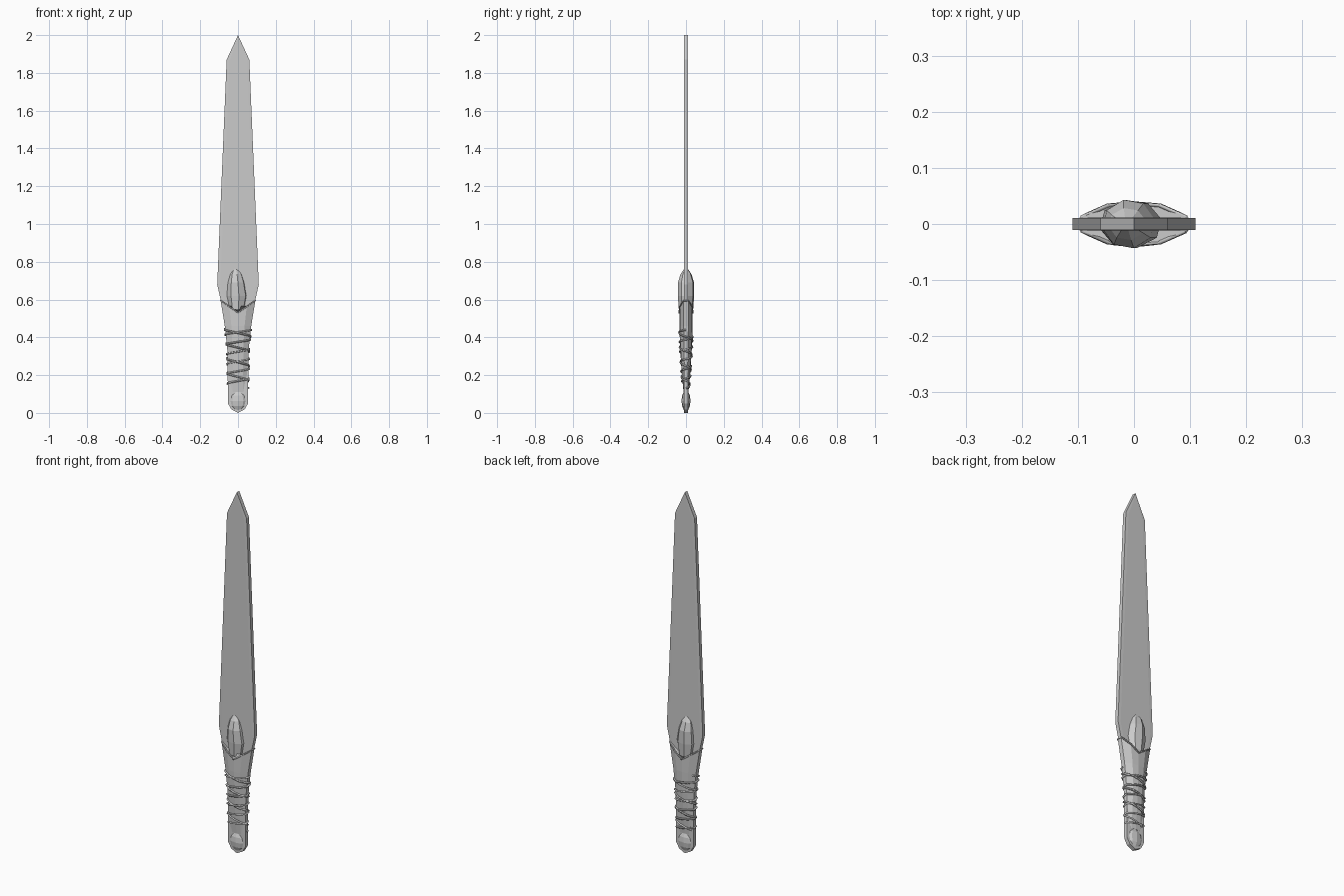
import bpy, bmesh, math

if "Cube" in bpy.data.objects:
    bpy.data.objects.remove(bpy.data.objects["Cube"])

def make_object(name, bm):
    bmesh.ops.recalc_face_normals(bm, faces=bm.faces[:])
    me = bpy.data.meshes.new(name)
    bm.to_mesh(me)
    bm.free()
    ob = bpy.data.objects.new(name, me)
    bpy.context.collection.objects.link(ob)
    return ob

def loft(name, rings):
    bm = bmesh.new()
    loops = [[bm.verts.new(p) for p in r] for r in rings]
    n = len(loops[0])
    for a, b in zip(loops, loops[1:]):
        for i in range(n):
            j = (i + 1) % n
            bm.faces.new((a[i], a[j], b[j], b[i]))
    bm.faces.new(loops[0])
    bm.faces.new(loops[-1])
    return make_object(name, bm)

# Blade and tang: one flat slab with a slightly raised inner panel
half = [(0.035, 0.018), (0.053, 0.05), (0.054, 0.1), (0.055, 0.36),
        (0.088, 0.58), (0.11, 0.68), (0.06, 1.87)]
outline = [(0, 0)] + half + [(0, 2)] + [(-x, z) for x, z in reversed(half)]
bm = bmesh.new()
face = bm.faces.new([bm.verts.new((x, -0.0105, z)) for x, z in outline])
ext = bmesh.ops.extrude_face_region(bm, geom=[face])
back = [g for g in ext["geom"] if isinstance(g, bmesh.types.BMFace)]
for v in back[0].verts:
    v.co.y = 0.0105
bmesh.ops.recalc_face_normals(bm, faces=bm.faces[:])
panels = [f for f in bm.faces if len(f.verts) > 4]
bmesh.ops.inset_individual(bm, faces=panels, thickness=0.016, depth=0.0008)
make_object("blade", bm)

# Grip: half width, half depth by height
SECTIONS = [(0.11, 0.052, 0.013), (0.2, 0.054, 0.022), (0.34, 0.057, 0.031),
            (0.46, 0.07, 0.035), (0.6, 0.093, 0.035)]

def grip_size(z):
    for (z0, w0, d0), (z1, w1, d1) in zip(SECTIONS, SECTIONS[1:]):
        if z <= z1:
            t = max(0, (z - z0) / (z1 - z0))
            return w0 + t * (w1 - w0), d0 + t * (d1 - d0)
    return SECTIONS[-1][1:]

# Angular cross-section with a narrow flat on each side
SHAPE = [(1, -0.35), (1, 0.35), (0.5, 0.9), (0, 1), (-0.5, 0.9),
         (-1, 0.35), (-1, -0.35), (-0.5, -0.9), (0, -1), (0.5, -0.9)]
rings = []
for z, w, d in SECTIONS:
    dip = 0.07 if z == 0.6 else 0
    rings.append([(x * w, y * d, z - dip * (1 - abs(x))) for x, y in SHAPE])
loft("grip", rings)

def perimeter(t):
    # Point along the grip cross-section, t in turns
    f = (t % 1) * len(SHAPE)
    i = int(f) % len(SHAPE)
    a, b, k = SHAPE[i], SHAPE[(i + 1) % len(SHAPE)], f - int(f)
    return a[0] + (b[0] - a[0]) * k, a[1] + (b[1] - a[1]) * k

def cord(name, path, r=0.005):
    cu = bpy.data.curves.new(name, 'CURVE')
    cu.dimensions = '3D'
    cu.bevel_depth = r
    cu.bevel_resolution = 0
    cu.use_fill_caps = True
    sp = cu.splines.new('POLY')
    sp.points.add(len(path) - 1)
    for p, co in zip(sp.points, path):
        p.co = (*co, 1)
    ob = bpy.data.objects.new(name, cu)
    bpy.context.collection.objects.link(ob)

def winding(z0, z1, turns, start):
    n = round(abs(turns) * 20)
    path = []
    for i in range(n + 1):
        k = i / n
        z = z0 + (z1 - z0) * k
        w, d = grip_size(z)
        x, y = perimeter(start + turns * k)
        path.append((x * (w + 0.003), y * (d + 0.003), z))
    return path

# Cord bindings wound both ways round the grip
cord("binding_cord", winding(0.13, 0.44, 6, 0.05))
cord("cross_cord", winding(0.14, 0.45, -4, 0.45))

# Collar cord follows the V-shaped top of the grip
collar = []
for i in range(41):
    x, y = perimeter(i / 40)
    z = 0.595 - 0.065 * (1 - abs(x))
    collar.append((x * 0.092, y * 0.037, z))
cord("collar_cord", collar, 0.004)

# Faceted guard stone set through the blade
rings = []
for z, w, d in [(0.52, 0.015, 0.018), (0.55, 0.042, 0.039), (0.62, 0.056, 0.044),
                (0.69, 0.047, 0.044), (0.735, 0.034, 0.029), (0.76, 0.016, 0.012)]:
    rings.append([(-0.006 - 0.05 * max(0, z - 0.62) + w * math.cos(a), d * math.sin(a), z)
                  for a in [math.tau * (i + 0.25) / 8 for i in range(8)]])
loft("guard_stone", rings)

# Oval pommel stone
bm = bmesh.new()
bmesh.ops.create_uvsphere(bm, u_segments=10, v_segments=6, radius=1)
for v in bm.verts:
    v.co = (v.co.x * 0.048, v.co.y * 0.024, 0.064 + v.co.z * 0.055)
make_object("pommel_stone", bm)
